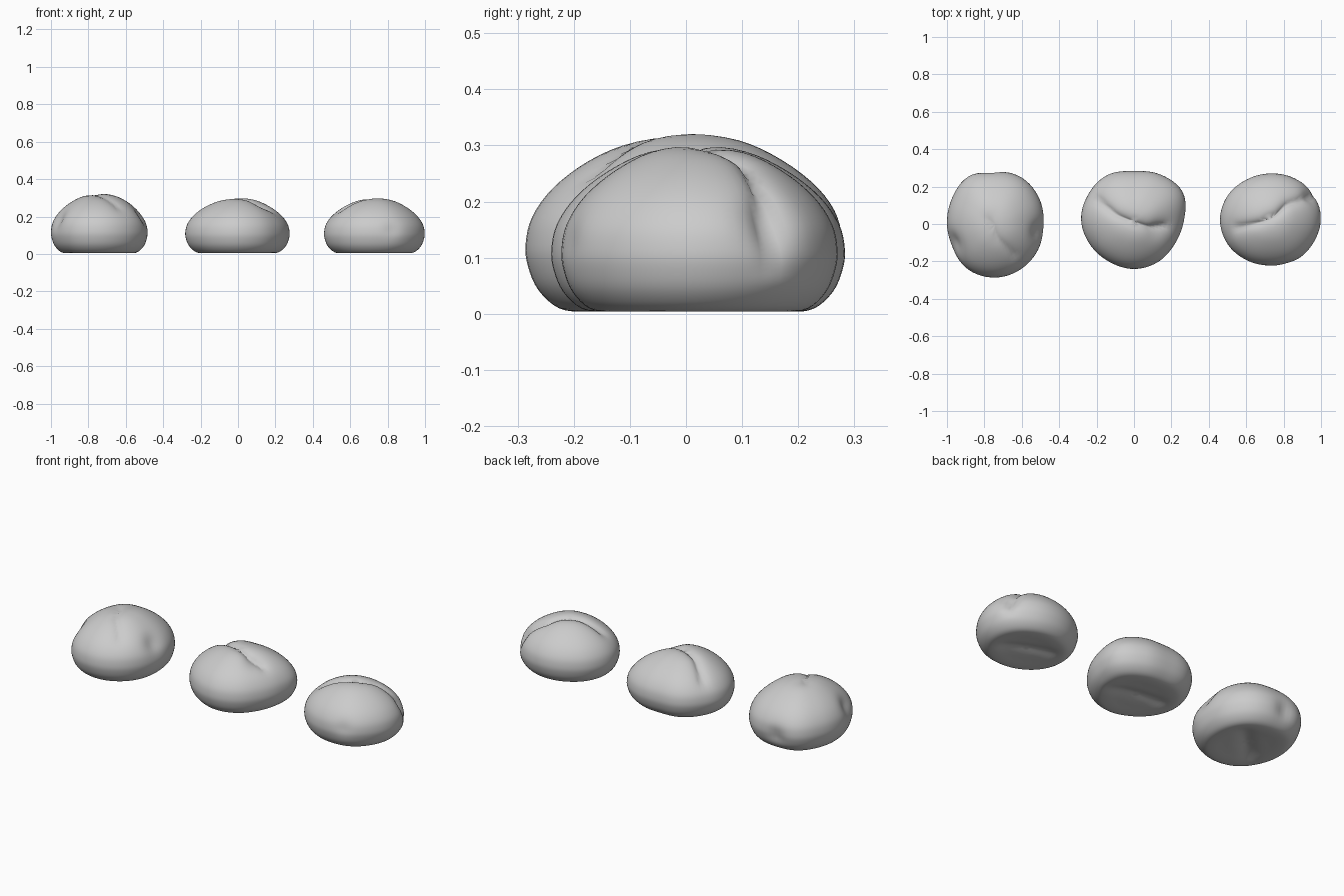
import bpy, bmesh, math
from mathutils import Vector

if "Cube" in bpy.data.objects:
    bpy.data.objects.remove(bpy.data.objects["Cube"])

SEGS, RINGS = 72, 44

# shared side profile: (fraction of radius, fraction of height), bottom to top
PROFILE = [(0, .035), (.36, .03), (.62, .012), (.79, .03), (.92, .13), (.985, .26), (1, .38),
           (.96, .53), (.83, .69), (.61, .84), (.33, .955), (0, 1)]


def catmull(p0, p1, p2, p3, t):
    return .5 * (2*p1 + (p2-p0)*t + (2*p0-5*p1+4*p2-p3)*t*t + (3*p1-p0-3*p2+p3)*t**3)


def radius_at(radii, a):
    n = len(radii)
    f = a / math.tau * n
    i = int(f)
    return catmull(*[radii[(i+k) % n] for k in (-1, 0, 1, 2)], f - i)


def profile_at(u):
    # mirror the neighbours across both poles so the crown stays round
    n = len(PROFILE) - 1
    pts = [(-PROFILE[1][0], PROFILE[1][1])] + PROFILE + [(-PROFILE[-2][0], PROFILE[-2][1])]
    f = u * n
    i = min(int(f), n - 1)
    return [catmull(*[p[c] for p in pts[i:i+4]], f - i) for c in (0, 1)]


def dist_to_path(p, path):
    best = 9
    for a, b in zip(path, path[1:]):
        a, b = Vector(a), Vector(b)
        t = max(0, min(1, (p - a).dot(b - a) / (b - a).length_squared))
        best = min(best, (p - a - (b - a) * t).length)
    return best


def bun(name, centre, height, radii, creases, dents, fold):
    cx, cy = centre
    core = Vector((cx, cy, .1))
    bm = bmesh.new()

    def place(u, a):
        f, h = profile_at(u)
        r = max(0, f) * radius_at(radii, a)
        p = Vector((cx + r*math.cos(a), cy + r*math.sin(a), h*height))
        inward = (core - p).normalized()
        push = 0
        # split lines across the crust
        if p.z > .06:
            for path, depth, width in creases:
                d = dist_to_path(p.xy, path)
                push += depth * math.exp(-d / width) * min(1, (p.z - .06) / .08)
        # soft finger dents
        for pos, depth, width in dents:
            push += depth * math.exp(-((p - Vector(pos)).length / width)**2)
        p += inward * push
        # folded hollow underneath
        if u < .3:
            d = dist_to_path(p.xy, fold)
            p.z += .018 * math.exp(-(d / .045)**2) * (1 - u / .3)
        return bm.verts.new(p)

    bottom, top = place(0, 0), place(1, 0)
    rings = [[place(i / RINGS, j * math.tau / SEGS) for j in range(SEGS)]
             for i in range(1, RINGS)]
    for j in range(SEGS):
        k = (j + 1) % SEGS
        bm.faces.new((bottom, rings[0][k], rings[0][j]))
        bm.faces.new((top, rings[-1][j], rings[-1][k]))
        for lo, hi in zip(rings, rings[1:]):
            bm.faces.new((lo[j], lo[k], hi[k], hi[j]))
    mesh = bpy.data.meshes.new(name)
    bm.to_mesh(mesh)
    bm.free()
    mesh.shade_smooth()
    bpy.context.collection.objects.link(bpy.data.objects.new(name, mesh))


# left bun: tall, dented on its sides
bun("left_bun", (-.74, 0), .325,
    [.257, .27, .284, .283, .292, .27, .26, .265, .284, .286, .277, .265],
    [([(-.77, .02), (-.73, -.08), (-.64, -.17)], .016, .03)],
    [((-.96, -.1, .18), .022, .055), ((-.53, -.04, .19), .022, .055),
     ((-.77, .27, .1), .02, .05)],
    [(-.85, -.1), (-.65, .1)])

# middle bun: crease running across the crown
bun("middle_bun", (0, .02), .303,
    [.267, .3, .282, .263, .28, .282, .282, .268, .258, .26, .257, .252],
    [([(-.2, .13), (-.1, .05), (0, .01), (.09, -.02), (.17, -.01)], .028, .022)],
    [((.12, -.03, .25), .012, .05)],
    [(-.13, .05), (.15, 0)])

# right bun: crease continuing down its right side
bun("right_bun", (.73, .02), .303,
    [.268, .27, .258, .25, .252, .264, .27, .262, .248, .242, .252, .258],
    [([(.55, -.02), (.68, .01), (.76, .05), (.82, .11), (.97, .16)], .028, .022)],
    [((.95, .15, .17), .015, .05), ((.82, -.2, .13), .008, .04)],
    [(.62, .08), (.84, -.02)])
